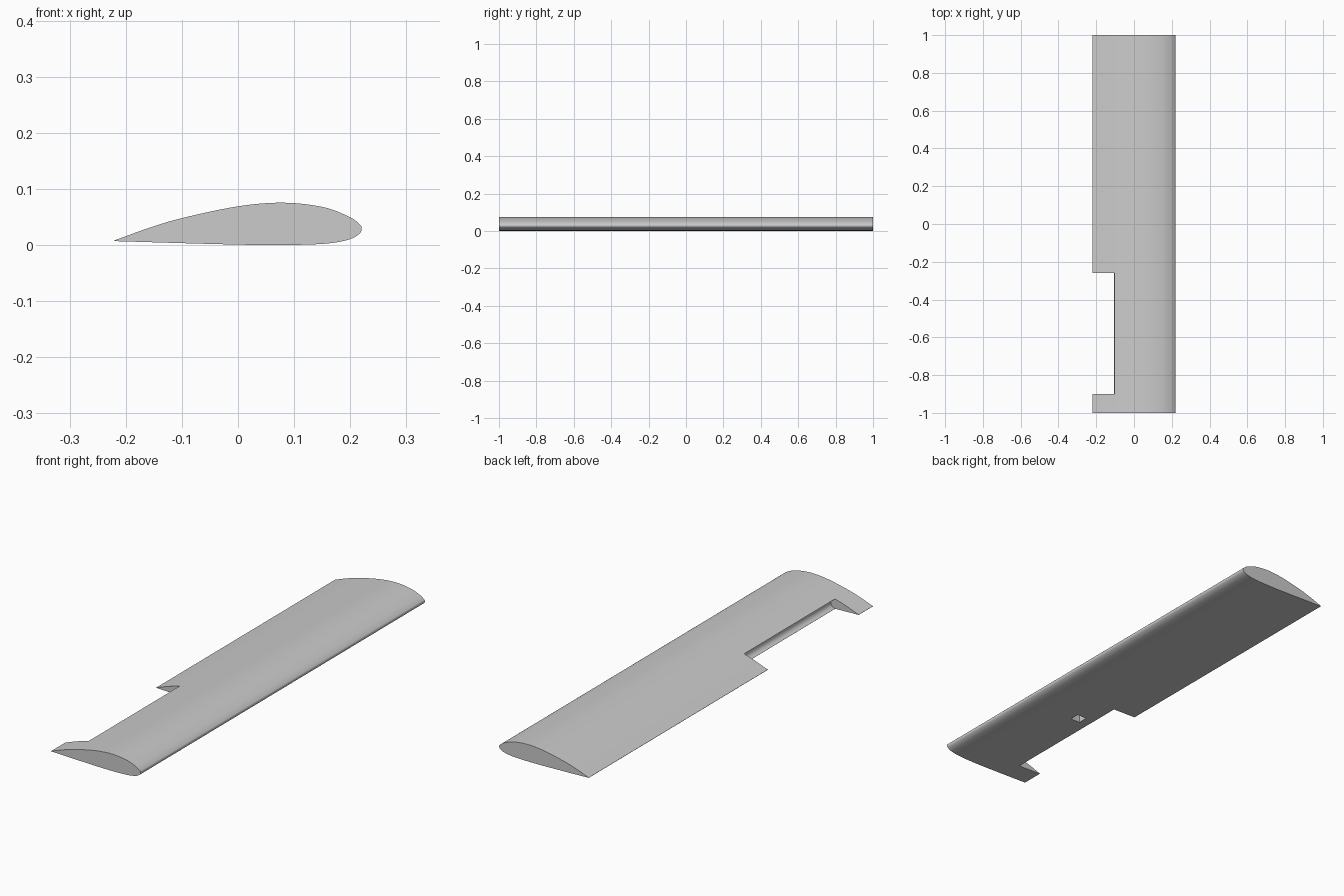
import bpy
import bmesh
import math
from mathutils import Vector

cube = bpy.data.objects.get("Cube")
if cube:
    bpy.data.objects.remove(cube, do_unlink=True)

grey = bpy.data.materials.new("light grey")
grey.use_nodes = True
colour = (0.6, 0.6, 0.6, 1)
grey.diffuse_color = colour
grey.node_tree.nodes["Principled BSDF"].inputs["Base Color"].default_value = colour


def smooth_path(points, steps):
    """Catmull-Rom curve through the points, ends included."""
    pts = [Vector(p) for p in points]
    pts = [2 * pts[0] - pts[1]] + pts + [2 * pts[-1] - pts[-2]]
    path = []
    for a, b, c, d in zip(pts, pts[1:], pts[2:], pts[3:]):
        for i in range(steps):
            t = i / steps
            path.append(0.5 * (2 * b + (c - a) * t + (2 * a - 5 * b + 4 * c - d) * t**2
                               + (3 * b - a - 3 * c + d) * t**3))
    return path + [pts[-2]]


def prism(name, outline, y0, y1):
    """Extrude an xz outline along y."""
    bm = bmesh.new()
    face = bm.faces.new([bm.verts.new((x, y0, z)) for x, z in outline])
    ext = bmesh.ops.extrude_face_region(bm, geom=[face])
    verts = [v for v in ext["geom"] if isinstance(v, bmesh.types.BMVert)]
    bmesh.ops.translate(bm, vec=(0, y1 - y0, 0), verts=verts)
    bmesh.ops.recalc_face_normals(bm, faces=bm.faces)
    mesh = bpy.data.meshes.new(name)
    bm.to_mesh(mesh)
    bm.free()
    mesh.materials.append(grey)
    obj = bpy.data.objects.new(name, mesh)
    bpy.context.collection.objects.link(obj)
    return obj


# Wing: aerofoil section running the full span
aerofoil = smooth_path([
    (-0.221, 0.008), (-0.16, 0.03), (-0.1, 0.048), (0, 0.069), (0.08, 0.0755),
    (0.15, 0.068), (0.195, 0.052), (0.216, 0.038), (0.2205, 0.029), (0.215, 0.019),
    (0.195, 0.009), (0.15, 0.002), (0.06, 0), (-0.05, 0.002), (-0.221, 0.007)], 6)
wing = prism("wing", aerofoil, -1, 1)

# Aileron bay: open at the trailing edge, with a concave round hinge wall
hinge_x, mid_z, radius = -0.105, 0.0255, 0.0215
arc = [(hinge_x + radius * math.cos(a), mid_z + radius * math.sin(a))
       for a in (math.pi * (i / 16 - 0.5) for i in range(17))]
bay = [(-0.4, -0.1), (hinge_x, -0.1)] + arc + [(hinge_x, 0.2), (-0.4, 0.2)]
bay_cutter = prism("aileron_bay_cutter", bay, -0.9, -0.26)

# Servo pocket: small square recess in the underside
pocket = [(-0.06, -0.1), (-0.012, -0.1), (-0.012, 0.035), (-0.06, 0.035)]
pocket_cutter = prism("servo_pocket_cutter", pocket, -0.44, -0.395)

bpy.context.view_layer.objects.active = wing
for cutter in (bay_cutter, pocket_cutter):
    cutter.hide_render = True
    mod = wing.modifiers.new("cut", "BOOLEAN")
    mod.operation = "DIFFERENCE"
    mod.solver = "EXACT"
    mod.object = cutter
    bpy.ops.object.modifier_apply(modifier=mod.name)
    bpy.data.objects.remove(cutter, do_unlink=True)

# Smooth skin with crisp edges
bpy.ops.object.select_all(action="DESELECT")
wing.select_set(True)
bpy.ops.object.shade_smooth_by_angle(angle=math.radians(30))
